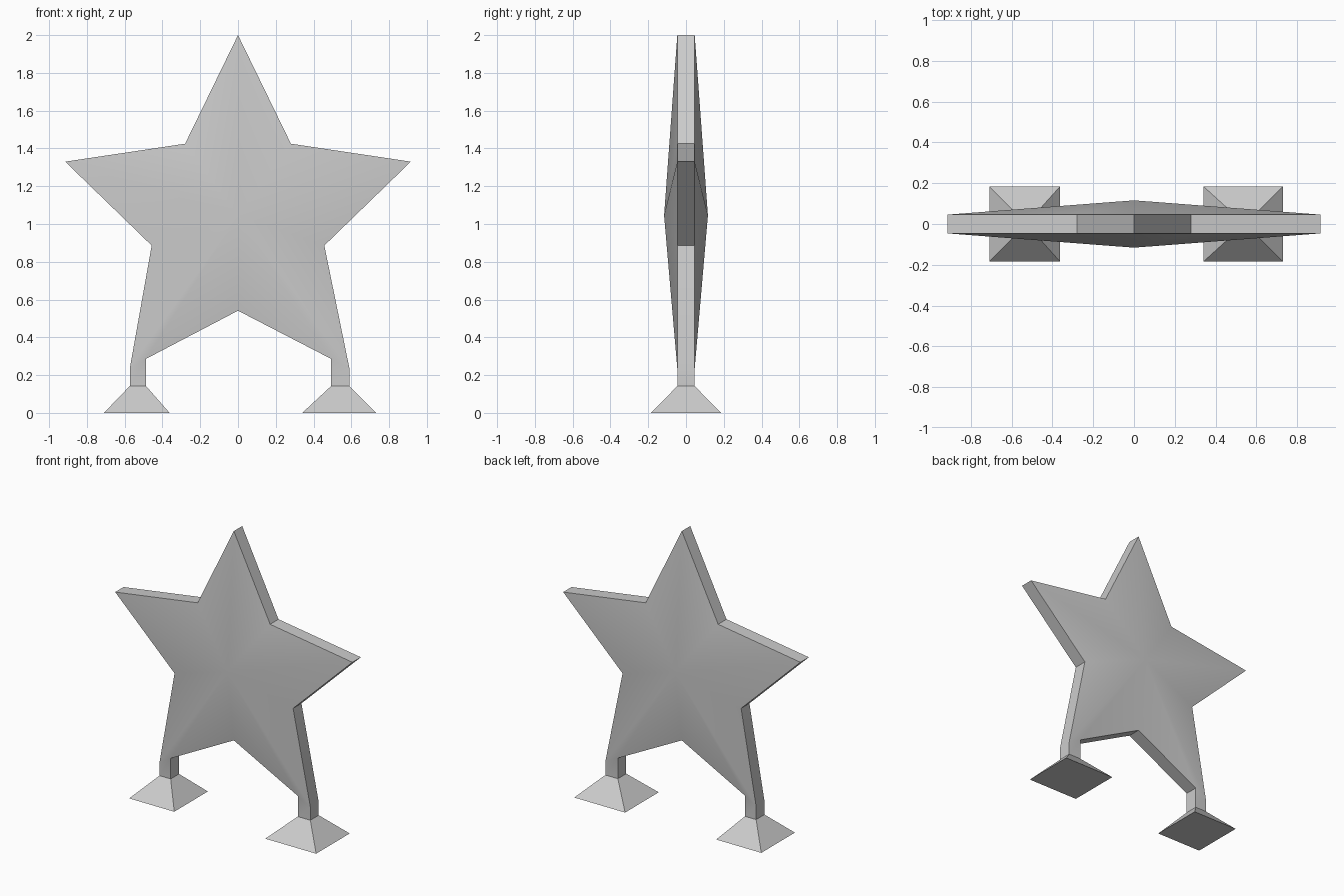
import bpy, bmesh, math

cube = bpy.data.objects.get("Cube")
if cube:
    bpy.data.objects.remove(cube, do_unlink=True)

grey = bpy.data.materials.new("plain grey")
grey.use_nodes = True
COLOUR = (0.6, 0.6, 0.6, 1)
grey.diffuse_color = COLOUR
grey.node_tree.nodes["Principled BSDF"].inputs["Base Color"].default_value = COLOUR

RIM = 0.046      # half thickness at the rim
BULGE = 0.116    # half thickness at the centre
ANKLE = 0.142    # height where posts meet the feet


def finish(bm, name):
    bmesh.ops.recalc_face_normals(bm, faces=bm.faces)
    mesh = bpy.data.meshes.new(name)
    bm.to_mesh(mesh)
    bm.free()
    mesh.materials.append(grey)
    obj = bpy.data.objects.new(name, mesh)
    bpy.context.collection.objects.link(obj)
    return obj


# Star body: a bulging fan on each side, a flat rim, and a post under each lower arm
outline = [(0, 2), (0.28, 1.425), (0.915, 1.33), (0.457, 0.886),
           (0.59, 0.235), (0.493, 0.286), (0, 0.541),
           (-0.487, 0.286), (-0.573, 0.235), (-0.457, 0.886),
           (-0.915, 1.33), (-0.28, 1.425)]
post_edges = (4, 7)
bm = bmesh.new()
front, back = ([bm.verts.new((x, y, z)) for x, z in outline] for y in (-RIM, RIM))
front_tip, back_tip = (bm.verts.new((0, y, 1.045)) for y in (-BULGE, BULGE))
for i in range(len(outline)):
    j = (i + 1) % len(outline)
    bm.faces.new((front[i], front[j], front_tip))
    bm.faces.new((back[j], back[i], back_tip))
    ring = (front[i], front[j], back[j], back[i])
    if i in post_edges:
        low = [bm.verts.new((v.co.x, v.co.y, ANKLE)) for v in ring]
        for k in range(4):
            n = (k + 1) % 4
            bm.faces.new((ring[k], ring[n], low[n], low[k]))
    else:
        bm.faces.new(ring)
star = finish(bm, "star_body")
bpy.ops.object.select_all(action='DESELECT')
star.select_set(True)
bpy.context.view_layer.objects.active = star
bpy.ops.object.shade_smooth_by_angle(angle=math.radians(30))


# Feet: flared four-sided bases
def foot(name, base, top):
    bm = bmesh.new()
    rings = []
    for (x0, x1), depth, z in ((base, 0.185, 0), (top, RIM, ANKLE)):
        corners = ((x0, -depth), (x1, -depth), (x1, depth), (x0, depth))
        rings.append([bm.verts.new((x, y, z)) for x, y in corners])
    low, high = rings
    bm.faces.new(low[::-1])
    bm.faces.new(high)
    for k in range(4):
        n = (k + 1) % 4
        bm.faces.new((low[k], low[n], high[n], high[k]))
    finish(bm, name)


foot("left_foot", (0.34, 0.732), (0.493, 0.59))
foot("right_foot", (-0.71, -0.362), (-0.573, -0.487))
